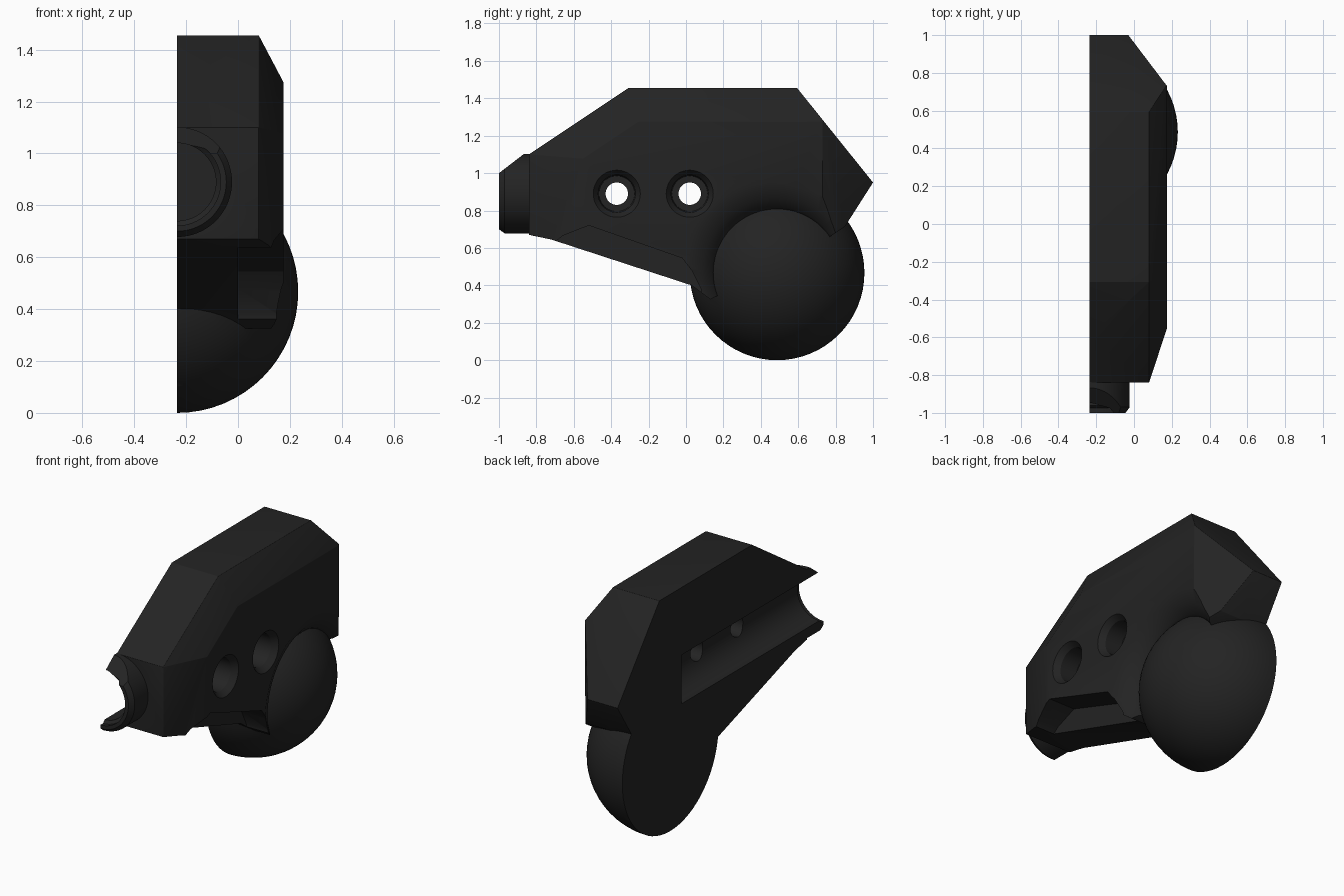
import bpy, bmesh, math
from mathutils import Vector

if "Cube" in bpy.data.objects:
    bpy.data.objects.remove(bpy.data.objects["Cube"])

CUT = -0.235                      # flat inner plane of the half shell
BALL_Y, BALL_Z, BALL_R = 0.487, 0.467, 0.467
BORE_Z = 0.89

black = bpy.data.materials.new("matte black")
black.diffuse_color = (0.017, 0.017, 0.017, 1)
black.use_nodes = True
black.node_tree.nodes["Principled BSDF"].inputs["Base Color"].default_value = black.diffuse_color


def finish(bm, name):
    bmesh.ops.remove_doubles(bm, verts=bm.verts, dist=0.0005)
    bmesh.ops.recalc_face_normals(bm, faces=bm.faces)
    me = bpy.data.meshes.new(name)
    bm.to_mesh(me)
    bm.free()
    me.materials.append(black)
    ob = bpy.data.objects.new(name, me)
    bpy.context.collection.objects.link(ob)
    return ob


def prism(pts, x0, x1):
    """Side profile in (y, z) extruded along x."""
    bm = bmesh.new()
    a = [bm.verts.new((x0, y, z)) for y, z in pts]
    b = [bm.verts.new((x1, y, z)) for y, z in pts]
    n = len(pts)
    bm.faces.new(a)
    bm.faces.new(b[::-1])
    for i in range(n):
        j = (i + 1) % n
        bm.faces.new((a[i], b[i], b[j], a[j]))
    bmesh.ops.recalc_face_normals(bm, faces=bm.faces)
    return bm


def lathe(pts, axis, centre, seg=64):
    """Turned solid from (radius, position) pairs along the x or y axis."""
    bm = bmesh.new()
    rings = []
    for r, t in pts:
        ring = []
        for k in range(seg):
            a = 2 * math.pi * k / seg
            u, v = r * math.cos(a), r * math.sin(a)
            co = Vector((t, u, v)) if axis == 'X' else Vector((u, t, v))
            ring.append(bm.verts.new(co + Vector(centre)))
        rings.append(ring)
    for p, q in zip(rings, rings[1:]):
        for k in range(seg):
            m = (k + 1) % seg
            bm.faces.new((p[k], p[m], q[m], q[k]))
    bm.faces.new(rings[0])
    bm.faces.new(rings[-1][::-1])
    bmesh.ops.recalc_face_normals(bm, faces=bm.faces)
    return bm


def slice_off(bm, point, normal):
    """Remove everything on the normal's side and close the cut."""
    geom = bm.verts[:] + bm.edges[:] + bm.faces[:]
    bmesh.ops.bisect_plane(bm, geom=geom, dist=1e-5, plane_co=point,
                           plane_no=Vector(normal).normalized(), clear_outer=True)
    edges = [e for e in bm.edges if e.is_boundary]
    if edges:
        bmesh.ops.holes_fill(bm, edges=edges, sides=0)


def boolean(target, other, op):
    other.hide_render = True
    m = target.modifiers.new(op.lower(), 'BOOLEAN')
    m.operation, m.solver, m.object = op, 'EXACT', other
    helpers.append(other)


helpers = []

# Main shell: side profile with large chamfers toward the outer face
profile = [(-0.84, 1.10), (-0.84, 0.67), (-0.72, 0.645), (0.03, 0.40), (0.13, 0.325),
           (0.20, 0.36), (0.45, 0.45), (0.77, 0.66), (0.85, 0.715), (1.0, 0.95),
           (0.594, 1.455), (-0.307, 1.455)]
bm = prism(profile, -0.5, 0.175)
slice_off(bm, (0.08, 0, 1.455), (0.18, 0, 0.095))                  # top chamfer
d = Vector((0, -0.555, 0.832))                                     # front slope chamfer
slice_off(bm, (0.08, -0.84, 1.10), Vector((0.18, 0, 0)) + d * 0.095)
slice_off(bm, (0.08, -0.84, 0.8), (0.29, -0.095, 0))               # nose chamfer
slice_off(bm, (-0.03, 1.0, 0.95), (0.27, 0.205, 0))                # rear chamfer
shell = finish(bm, "shell")
bev = shell.modifiers.new("soft_edges", 'BEVEL')
bev.width, bev.segments, bev.limit_method = 0.03, 3, 'ANGLE'
bev.angle_limit = math.radians(20)

# Recess along the underside
recess = [(-0.74, 0.60), (-0.66, 0.665), (-0.52, 0.72), (-0.02, 0.545), (0.03, 0.48),
          (0.08, 0.38), (0.09, 0.25), (-0.74, 0.25)]
boolean(shell, finish(prism(recess, 0.0, 0.4), "underside_recess_cutter"), 'DIFFERENCE')

# Dished recess around the ball
dish = [(0.335, 0.07), (0.35, 0.10), (0.40, 0.14), (0.48, 0.178), (0.50, 0.30)]
boolean(shell, finish(lathe(dish, 'X', (0, BALL_Y, BALL_Z)), "dish_cutter"), 'DIFFERENCE')

# Ball
bm = bmesh.new()
bmesh.ops.create_uvsphere(bm, u_segments=64, v_segments=32, radius=BALL_R)
bmesh.ops.translate(bm, verts=bm.verts, vec=(CUT, BALL_Y, BALL_Z))
boolean(shell, finish(bm, "ball"), 'UNION')

# Nozzle with a sloped top at its mouth
bm = lathe([(0.19, -1.0), (0.212, -0.97), (0.212, -0.75)], 'Y', (CUT, 0, BORE_Z))
slice_off(bm, (CUT, -1.0, 1.0), (0, -0.10, 0.13))
boolean(shell, finish(bm, "nozzle"), 'UNION')

# Long bore, open at the nozzle
bore = [(0.168, -1.1), (0.168, -0.975), (0.15, -0.96), (0.15, 0.38)]
boolean(shell, finish(lathe(bore, 'Y', (CUT, 0, BORE_Z)), "bore_cutter"), 'DIFFERENCE')

# Two counterbored screw holes
hole = [(0.06, -0.2), (0.06, 0.03), (0.095, 0.031), (0.10, 0.14), (0.128, 0.178), (0.128, 0.3)]
for y in (-0.37, 0.02):
    boolean(shell, finish(lathe(hole, 'X', (0, y, BORE_Z), 48), "screw_hole_cutter"), 'DIFFERENCE')

# Flat inner side
half = [(-1.5, -0.5), (1.5, -0.5), (1.5, 2), (-1.5, 2)]
boolean(shell, finish(prism(half, -1.5, CUT), "inner_side_cutter"), 'DIFFERENCE')

# Apply everything and drop the helpers
bpy.context.view_layer.update()
dg = bpy.context.evaluated_depsgraph_get()
result = bpy.data.meshes.new_from_object(shell.evaluated_get(dg))
shell.modifiers.clear()
shell.data = result
for h in helpers:
    bpy.data.objects.remove(h)
result.materials.clear()
result.materials.append(black)
for p in result.polygons:
    p.material_index = 0
bpy.ops.object.select_all(action='DESELECT')
shell.select_set(True)
bpy.context.view_layer.objects.active = shell
bpy.ops.object.shade_smooth_by_angle(angle=math.radians(30))
